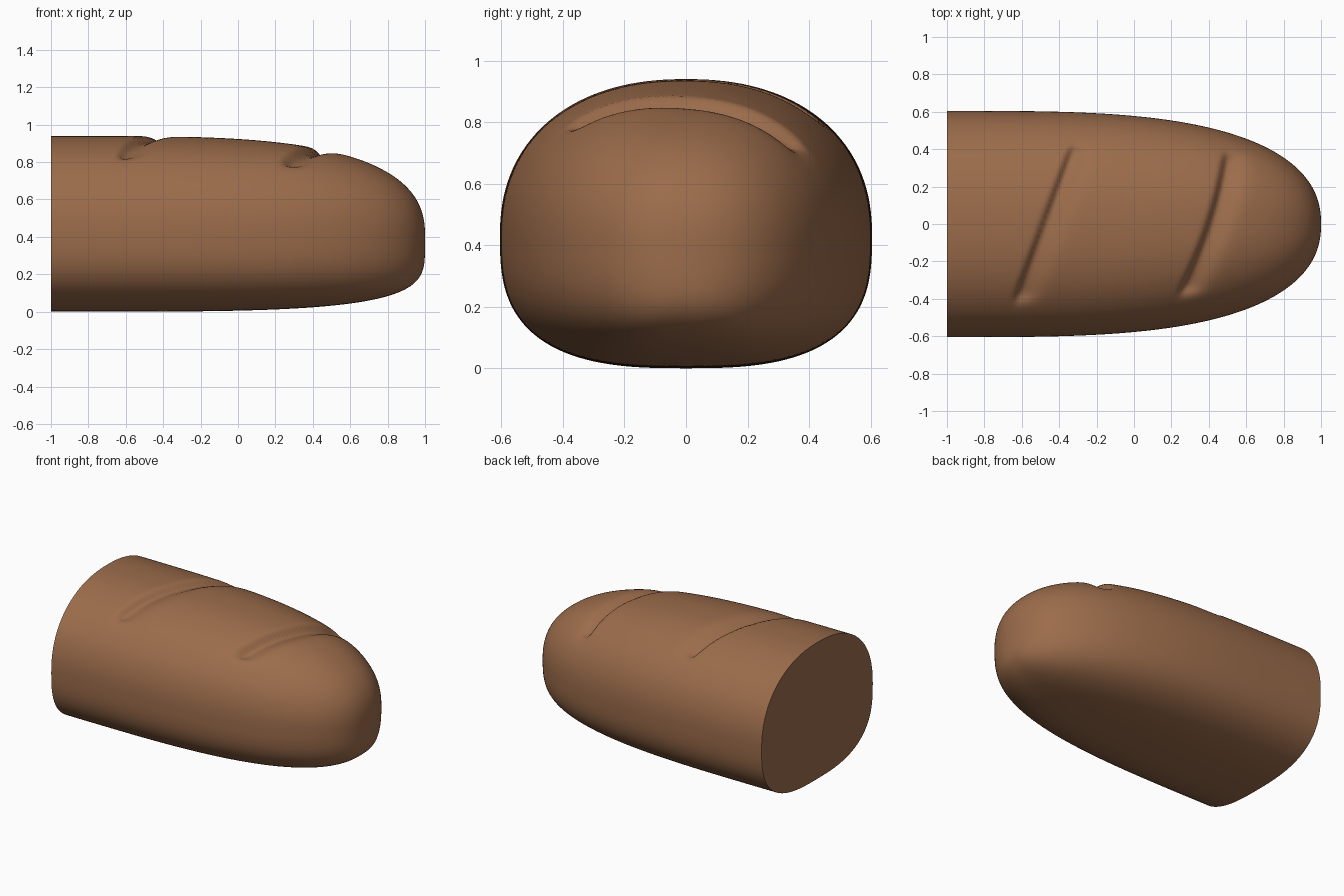
import bpy, bmesh, math

if "Cube" in bpy.data.objects:
    bpy.data.objects.remove(bpy.data.objects["Cube"])

crust = bpy.data.materials.new("brown crust")
crust.diffuse_color = (0.33, 0.15, 0.07, 1)
crust.use_nodes = True
crust.node_tree.nodes["Principled BSDF"].inputs["Base Color"].default_value = crust.diffuse_color

N = 144  # points around each cross-section


def taper(t, p, q):
    return max(0.0, 1 - t ** p) ** (1 / q)


def spow(v, e):
    return math.copysign(abs(v) ** e, v)


# Slashes: x where it crosses y = 0, slope dx/dy, bow, half length, depth
SLASHES = [(-0.47, 0.37, 0.0, 0.40, 0.042), (0.415, 0.33, -0.25, 0.36, 0.05)]


def slash_drop(x, y):
    """Steep lip on the near side, gentle rise towards the tip."""
    drop = 0
    for cx, slope, bow, half, depth in SLASHES:
        s = (x - (cx + slope * y + bow * y * y)) * 0.94
        width = 0.022 if s < 0 else 0.075
        fade = 1 / (1 + math.exp((abs(y) - half) / 0.014))
        drop += depth * fade * math.exp(-(s / width) ** 2)
    return drop


def section(t):
    x = -1 + 2 * t
    mid = 0.43 - 0.03 * t
    w = 0.605 * taper(t, 3.3, 2.3)
    up = (0.94 - mid) * taper(t, 3.7, 2.5)
    down = mid * taper(t, 4, 4.6)
    pts = []
    for i in range(N):
        a = 2 * math.pi * i / N
        c, s = math.cos(a), math.sin(a)
        e = 2 / 2.25 if s > 0 else 2 / 2.8
        y = w * spow(c, e)
        z = mid + (up if s > 0 else down) * spow(s, e)
        if s > 0.2:
            z -= slash_drop(x, y)
        pts.append((x, y, z))
    return pts


# Stations: even along the body, bunched towards the rounded tip
ts = [0.88 * i / 140 for i in range(141)]
ts += [1 - 0.12 * (1 - i / 26) ** 3 for i in range(1, 26)]

bm = bmesh.new()
rings = [[bm.verts.new(p) for p in section(t)] for t in ts]
for r0, r1 in zip(rings, rings[1:]):
    for i in range(N):
        j = (i + 1) % N
        bm.faces.new((r0[i], r0[j], r1[j], r1[i]))
# Rounded tip
tip = bm.verts.new((1, 0, 0.4))
for i in range(N):
    bm.faces.new((rings[-1][i], rings[-1][(i + 1) % N], tip))
# Flat cut end
bm.faces.new(list(reversed(rings[0])))
bmesh.ops.recalc_face_normals(bm, faces=bm.faces)

mesh = bpy.data.meshes.new("bread_loaf")
bm.to_mesh(mesh)
bm.free()
mesh.materials.append(crust)
loaf = bpy.data.objects.new("bread_loaf", mesh)
bpy.context.collection.objects.link(loaf)
bpy.context.view_layer.objects.active = loaf
loaf.select_set(True)
bpy.ops.object.shade_smooth_by_angle(angle=math.radians(50))
